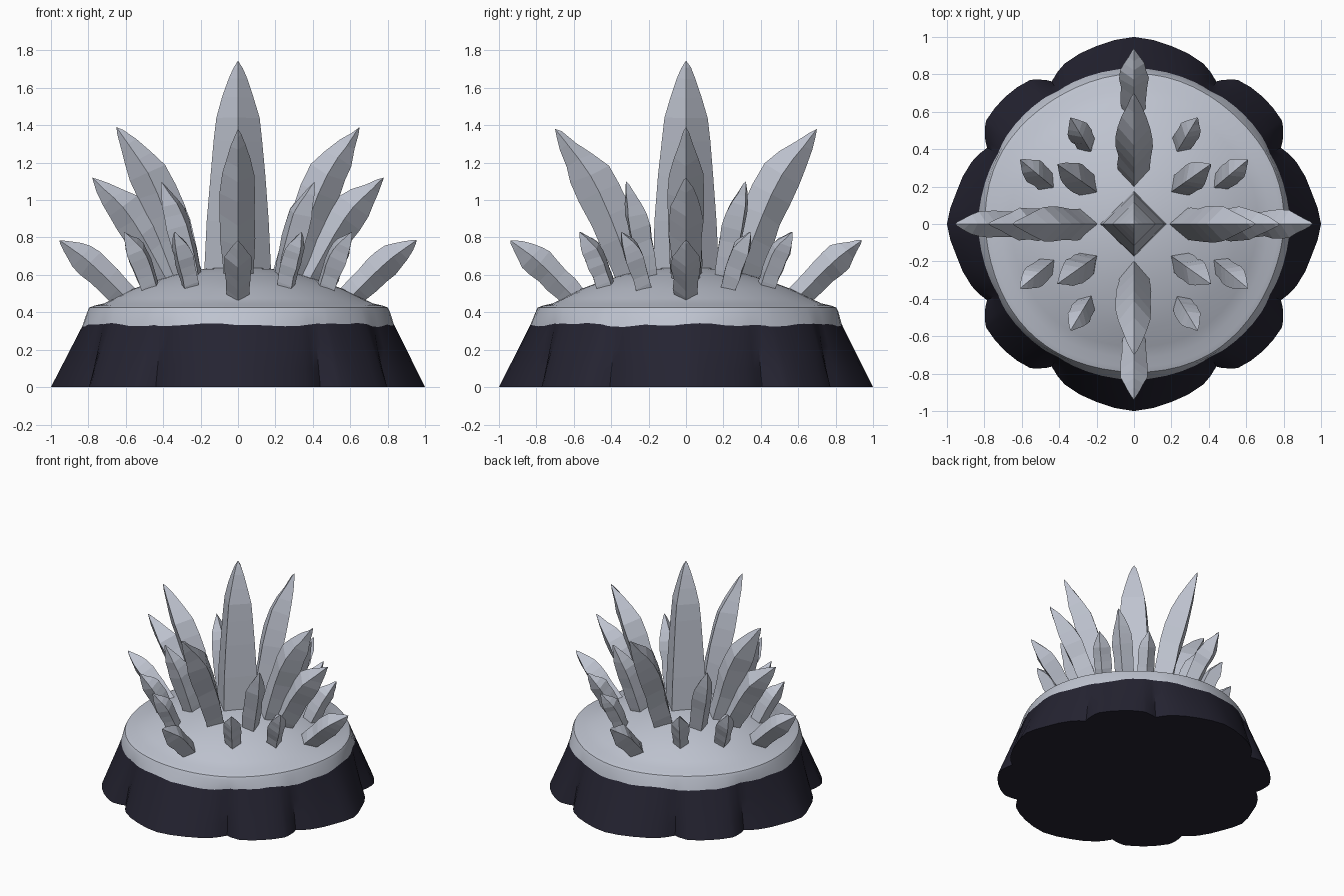
import bpy, bmesh, math, random
from mathutils import Vector

if "Cube" in bpy.data.objects:
    bpy.data.objects.remove(bpy.data.objects["Cube"])

random.seed(4)


def material(name, rgb):
    m = bpy.data.materials.new(name)
    m.diffuse_color = (*rgb, 1)
    m.use_nodes = True
    m.node_tree.nodes["Principled BSDF"].inputs["Base Color"].default_value = m.diffuse_color
    return m


PALE = material("pale grey crystal", (0.52, 0.55, 0.63))
DARK = material("dark rock", (0.018, 0.017, 0.031))


def finish(bm, name, mat, smooth=None):
    bmesh.ops.recalc_face_normals(bm, faces=bm.faces)
    me = bpy.data.meshes.new(name)
    bm.to_mesh(me)
    bm.free()
    ob = bpy.data.objects.new(name, me)
    bpy.context.collection.objects.link(ob)
    me.materials.append(mat)
    if smooth:
        bpy.ops.object.select_all(action='DESELECT')
        ob.select_set(True)
        bpy.context.view_layer.objects.active = ob
        bpy.ops.object.shade_smooth_by_angle(angle=math.radians(smooth))
    return ob


def bridge(bm, rings):
    for a, b in zip(rings, rings[1:]):
        n = len(a)
        for i in range(n):
            bm.faces.new((a[i], a[(i + 1) % n], b[(i + 1) % n], b[i]))


# Lobed ground outline of one quarter: (angle in degrees, radius)
LOBES = [(0, 1.0), (10, .965), (20.8, .93), (27.4, .885), (31, .93), (35, .965),
         (45, .967), (54, .95), (57, .92), (60, .88), (66.7, .935), (78, .972), (90, 1.0)]
quarter = []
for (a0, r0), (a1, r1) in zip(LOBES, LOBES[1:]):
    quarter += [(a0, r0), ((a0 + a1) / 2, (r0 + r1) / 2 + .003)]
quarter.append(LOBES[-1])
outline = quarter[:-1] + [(180 - a, r) for a, r in quarter[:0:-1]]
outline += [(a + 180, r) for a, r in outline]
outline = [(math.radians(a), r) for a, r in outline]

# Ragged line where the pale cap meets the rock
edge = []
for a, lobe in outline:
    z = .333 + .007 * math.sin(7 * a + 1) + .004 * math.sin(17 * a) + random.uniform(-.003, .003)
    edge.append((.827 + .12 * (lobe - .95), z))


def ring(bm, fn):
    out = []
    for i, (a, lobe) in enumerate(outline):
        r, z = fn(i, a, lobe)
        out.append(bm.verts.new((r * math.cos(a), r * math.sin(a), z)))
    return out


# Rock base: lobed at the ground, nearly round at the top
bm = bmesh.new()
rings = []
for t in (0, .3, .65, 1):
    rings.append(ring(bm, lambda i, a, l: (l + (edge[i][0] - l) * t, edge[i][1] * t)))
bridge(bm, rings)
bm.faces.new(rings[0])
finish(bm, "rock_base", DARK, 25)

# Pale cap: short rim and shallow dome
bm = bmesh.new()
rings = [ring(bm, lambda i, a, l: edge[i])]
for r, z in [(.808, .405), (.798, .425), (.77, .436), (.72, .447), (.66, .475), (.56, .525),
             (.45, .566), (.32, .605), (.18, .632), (.06, .642)]:
    rings.append(ring(bm, lambda i, a, l: (
        r * (1 + .008 * math.sin(5 * a + .5)) if r > .6 else r, z)))
bridge(bm, rings)
bm.faces.new(rings[-1])
finish(bm, "crystal_bed", PALE, 35)

# Crystals: four-sided shards with slightly chipped edges
SHARD = [(-.15, .8), (0, .86), (.14, .92), (.28, .97), (.42, 1.02), (.56, 1.03),
         (.68, .97), (.78, .74), (.88, .43), (.96, .17)]
SPIRE = [(-.1, 1.02), (.1, 1), (.3, .93), (.5, .83), (.65, .74), (.75, .64),
         (.84, .47), (.92, .28), (.97, .14)]


def crystal(name, base, tip, wide, side, lean=.3, profile=SHARD, chip=.08):
    base, tip = Vector(base), Vector(tip)
    axis = tip - base
    out = Vector((axis.x, axis.y, 0))
    out = out.normalized() if out.length > .01 else Vector((1, 0, 0))
    tangent = Vector((-out.y, out.x, 0))
    radial = tangent.cross(axis).normalized()
    bm = bmesh.new()
    rings = []
    for t, w in profile:
        # the body bows inward, so the point leans outward
        c = base + axis * t - radial * (lean * wide * max(0, math.sin(math.pi * min(1, t * .75))) * w)
        rings.append([bm.verts.new(c + d * w * random.uniform(1 - chip, 1 + chip)
                                   + axis * random.uniform(-.15, .15) * chip)
                      for d in (radial * wide, tangent * side, -radial * wide, -tangent * side)])
    bridge(bm, rings)
    bm.faces.new(rings[0])
    top = bm.verts.new(tip)
    last = rings[-1]
    for i in range(4):
        bm.faces.new((last[i], last[(i + 1) % 4], top))
    finish(bm, name, PALE)


crystal("centre_spire", (0, 0, .52), (0, 0, 1.745), .178, .178, 0, SPIRE, .02)

for s, lr, fb in ((1, "right", "back"), (-1, "left", "front")):
    # Crystals along the left-right axis
    crystal("tall_crystal_" + lr, (s * .27, 0, .55), (s * .65, 0, 1.39), .108, .09, .5)
    crystal("middle_crystal_" + lr, (s * .37, 0, .55), (s * .78, 0, 1.12), .095, .085, .45)
    crystal("low_crystal_" + lr, (s * .6, 0, .48), (s * .955, 0, .785), .078, .072, .2)
    # Crystals along the front-back axis
    crystal("tall_crystal_" + fb, (0, s * .27, .55), (0, s * .70, 1.38), .11, .092, .5)
    crystal("low_crystal_" + fb, (0, s * .6, .48), (0, s * .94, .785), .078, .072, .2)
    # Three smaller crystals in each diagonal quarter
    for q, side in ((1, "back"), (-1, "front")):
        tag = side + "_" + lr
        crystal("diagonal_crystal_" + tag, (s * .24, q * .2, .55), (s * .41, q * .32, 1.1), .075, .072)
        crystal("small_inner_crystal_" + tag, (s * .25, q * .42, .52), (s * .34, q * .57, .83), .062, .06)
        crystal("small_outer_crystal_" + tag, (s * .46, q * .22, .51), (s * .61, q * .345, .83), .066, .062)
